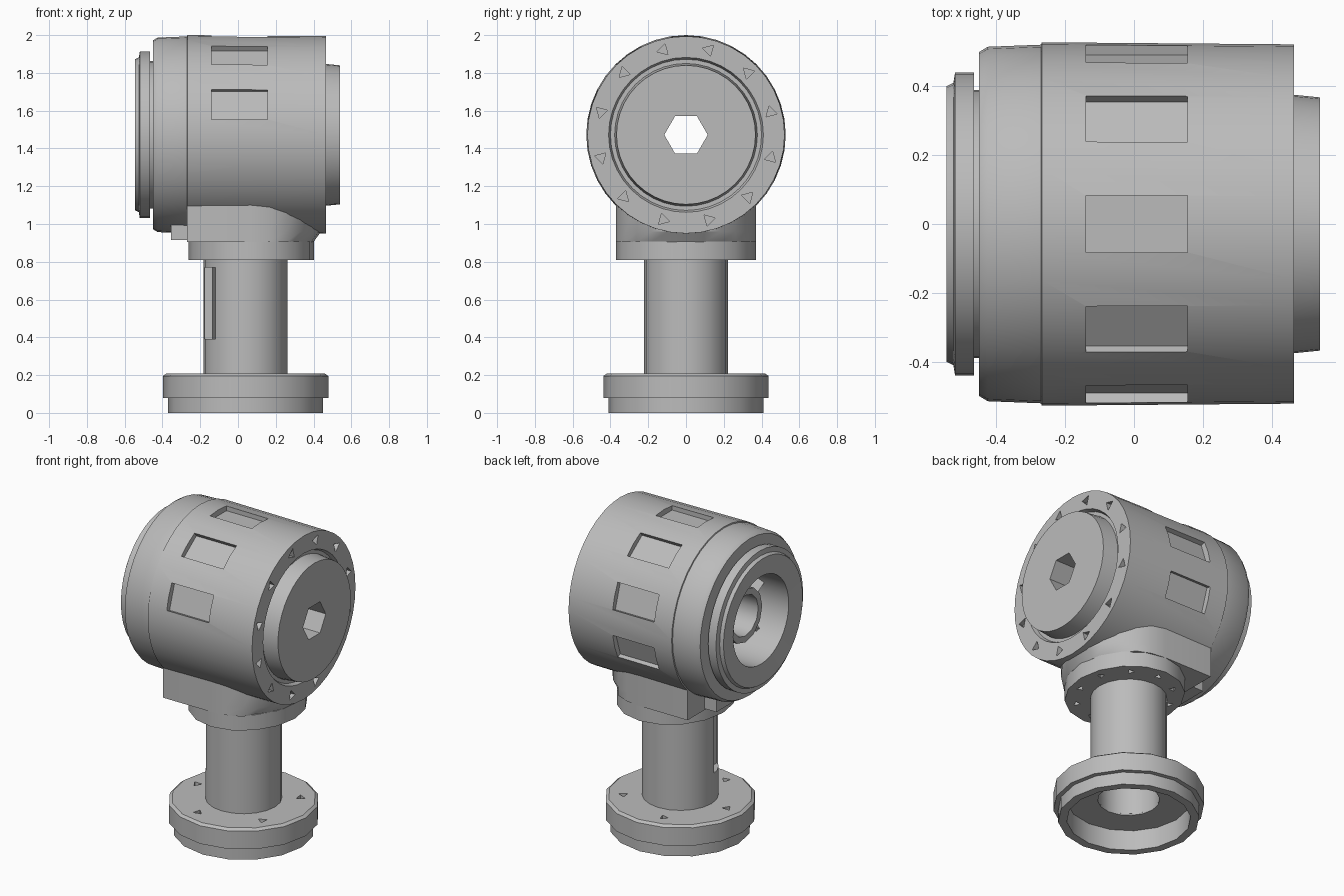
import bpy, bmesh
from math import sin, cos, pi, radians
from mathutils import Matrix, Vector

cube = bpy.data.objects.get("Cube")
if cube:
    bpy.data.objects.remove(cube, do_unlink=True)

grey = bpy.data.materials.new("plain grey")
grey.use_nodes = True
colour = (0.5, 0.5, 0.5, 1)
grey.diffuse_color = colour
grey.node_tree.nodes["Principled BSDF"].inputs["Base Color"].default_value = colour

AXIS_Z = 1.472   # height of the drum axis
STEM_X = 0.04    # centre of the stem
ALONG_X = Matrix.Translation((0, 0, AXIS_Z)) @ Matrix.Rotation(pi / 2, 4, 'Y')


def finish(bm, name, matrix=Matrix()):
    bm.transform(matrix)
    bmesh.ops.recalc_face_normals(bm, faces=bm.faces)
    mesh = bpy.data.meshes.new(name)
    bm.to_mesh(mesh)
    bm.free()
    mesh.materials.append(grey)
    obj = bpy.data.objects.new(name, mesh)
    bpy.context.collection.objects.link(obj)
    return obj


def select(obj):
    bpy.ops.object.select_all(action='DESELECT')
    obj.select_set(True)
    bpy.context.view_layer.objects.active = obj


def smooth(obj):
    select(obj)
    bpy.ops.object.shade_smooth_by_angle(angle=radians(32))


def lathe(name, profile, sides, matrix):
    """Turn a closed (radius, height) profile about the local z axis."""
    bm = bmesh.new()
    rings = []
    for i in range(sides):
        a = 2 * pi * i / sides
        rings.append([bm.verts.new((r * cos(a), r * sin(a), h)) for r, h in profile])
    count = len(profile)
    for i in range(sides):
        a, b = rings[i], rings[(i + 1) % sides]
        for j in range(count):
            k = (j + 1) % count
            bm.faces.new((a[j], b[j], b[k], a[k]))
    return finish(bm, name, matrix)


def add_box(bm, size, matrix):
    bmesh.ops.create_cube(bm, size=1, matrix=matrix @ Matrix.Diagonal((*size, 1)))


def add_prism(bm, sides, radius, depth, matrix):
    bmesh.ops.create_cone(bm, cap_ends=True, segments=sides, radius1=radius,
                          radius2=radius, depth=depth, matrix=matrix)


def cut(obj, bm):
    """Subtract the cutter mesh and discard the cutter."""
    cutter = finish(bm, "cutter")
    cutter.hide_render = True
    mod = obj.modifiers.new("cut", 'BOOLEAN')
    mod.operation = 'DIFFERENCE'
    mod.solver = 'EXACT'
    mod.object = cutter
    select(obj)
    bpy.ops.object.modifier_apply(modifier=mod.name)
    bpy.data.objects.remove(cutter, do_unlink=True)


def add_pits(bm, count, ring, size, height, matrix):
    """Ring of small triangular bolt pits."""
    for i in range(count):
        turn = Matrix.Rotation(2 * pi * (i + 0.5) / count, 4, 'Z')
        add_prism(bm, 3, size, 0.06, matrix @ turn @ Matrix.Translation((ring, 0, height)))


# Drum housing: open flange at one end, capped disc at the other
drum = lathe("drum_housing", [
    (0.28, -0.53), (0.40, -0.545), (0.41, -0.525), (0.44, -0.52), (0.44, -0.465),
    (0.39, -0.465), (0.39, -0.45), (0.50, -0.45), (0.515, -0.425), (0.521, -0.27),
    (0.528, -0.268), (0.522, 0.465), (0.41, 0.465), (0.40, 0.44), (0.378, 0.44),
    (0.368, 0.54), (0.05, 0.54), (0.05, 0.40), (0.28, 0.40)], 40, ALONG_X)

# Recessed windows round the drum
bm = bmesh.new()
for step in range(-1, 7):
    turn = Matrix.Rotation(radians(-18 + 36 * (step + 0)), 4, 'X')
    if step < 6:
        place = Matrix.Translation((0.008, 0, AXIS_Z)) @ turn @ Matrix.Translation((0, 0.54, 0))
        if step >= 0:
            add_box(bm, (0.295, 0.10, 0.165), place)
cut(drum, bm)

# Hexagonal hole and bolt pits in the capped end
bm = bmesh.new()
add_prism(bm, 6, 0.115, 0.4, ALONG_X @ Matrix.Translation((0, 0, 0.5)))
cut(drum, bm)
bm = bmesh.new()
add_pits(bm, 12, 0.465, 0.035, 0.465, ALONG_X)
cut(drum, bm)
smooth(drum)

# Hub and slanted vanes inside the drum
hub = lathe("inner_hub", [(0.13, -0.42), (0.17, -0.42), (0.17, -0.15), (0.13, -0.15)],
            12, ALONG_X)
smooth(hub)
bm = bmesh.new()
for i in range(6):
    place = (ALONG_X @ Matrix.Rotation(pi * i / 3, 4, 'Z')
             @ Matrix.Translation((0.225, 0, -0.28)) @ Matrix.Rotation(0.6, 4, 'X'))
    add_box(bm, (0.13, 0.025, 0.2), place)
finish(bm, "inner_vanes")

# Saddle: squared on one side, rounded on the other
bm = bmesh.new()
outline = [(-0.27, 0.37), (-0.27, -0.37)]
for i in range(13):
    a = -pi / 2 + pi * i / 12
    outline.append((0.07 + 0.37 * cos(a), 0.37 * sin(a)))
low = [bm.verts.new((x - (0.04 if x > 0.3 else 0), y, 0.905)) for x, y in outline]
high = [bm.verts.new((x, y, 0.96)) for x, y in outline]
top = [bm.verts.new((x, y, 1.12)) for x, y in outline]
bm.faces.new(low)
bm.faces.new(top)
for a, b in ((low, high), (high, top)):
    for i in range(len(outline)):
        j = (i + 1) % len(outline)
        bm.faces.new((a[i], a[j], b[j], b[i]))
saddle = finish(bm, "saddle")
smooth(saddle)

# Small lug beside the saddle
bm = bmesh.new()
add_box(bm, (0.09, 0.4, 0.09), Matrix.Translation((-0.31, 0, 0.96)))
finish(bm, "saddle_lug")

# Collar under the saddle, with bolt pits below
place = Matrix.Translation((0.07, 0, 0)) @ Matrix.Diagonal((0.9, 1, 1, 1))
collar = lathe("collar", [(0.15, 0.81), (0.37, 0.81), (0.37, 0.908), (0.15, 0.908)], 16, place)
bm = bmesh.new()
add_pits(bm, 10, 0.30, 0.025, 0.81, place)
cut(collar, bm)
smooth(collar)

# Hollow stem with a slot on one side
stem_place = Matrix.Translation((STEM_X, 0, 0))
stem = lathe("stem", [(0.18, 0.14), (0.222, 0.14), (0.222, 0.82), (0.18, 0.82)], 20, stem_place)
bm = bmesh.new()
add_box(bm, (0.12, 0.12, 0.38), Matrix.Translation((-0.17, -0.09, 0.58)))
cut(stem, bm)
smooth(stem)

# Stepped base, hollow underneath
base = lathe("base_flange", [
    (0.36, 0), (0.41, 0), (0.41, 0.08), (0.438, 0.08), (0.438, 0.195),
    (0.42, 0.208), (0.18, 0.208), (0.18, 0.13), (0.36, 0.13)], 16, stem_place)
bm = bmesh.new()
add_pits(bm, 5, 0.33, 0.03, 0.215, stem_place)
cut(base, bm)
smooth(base)
